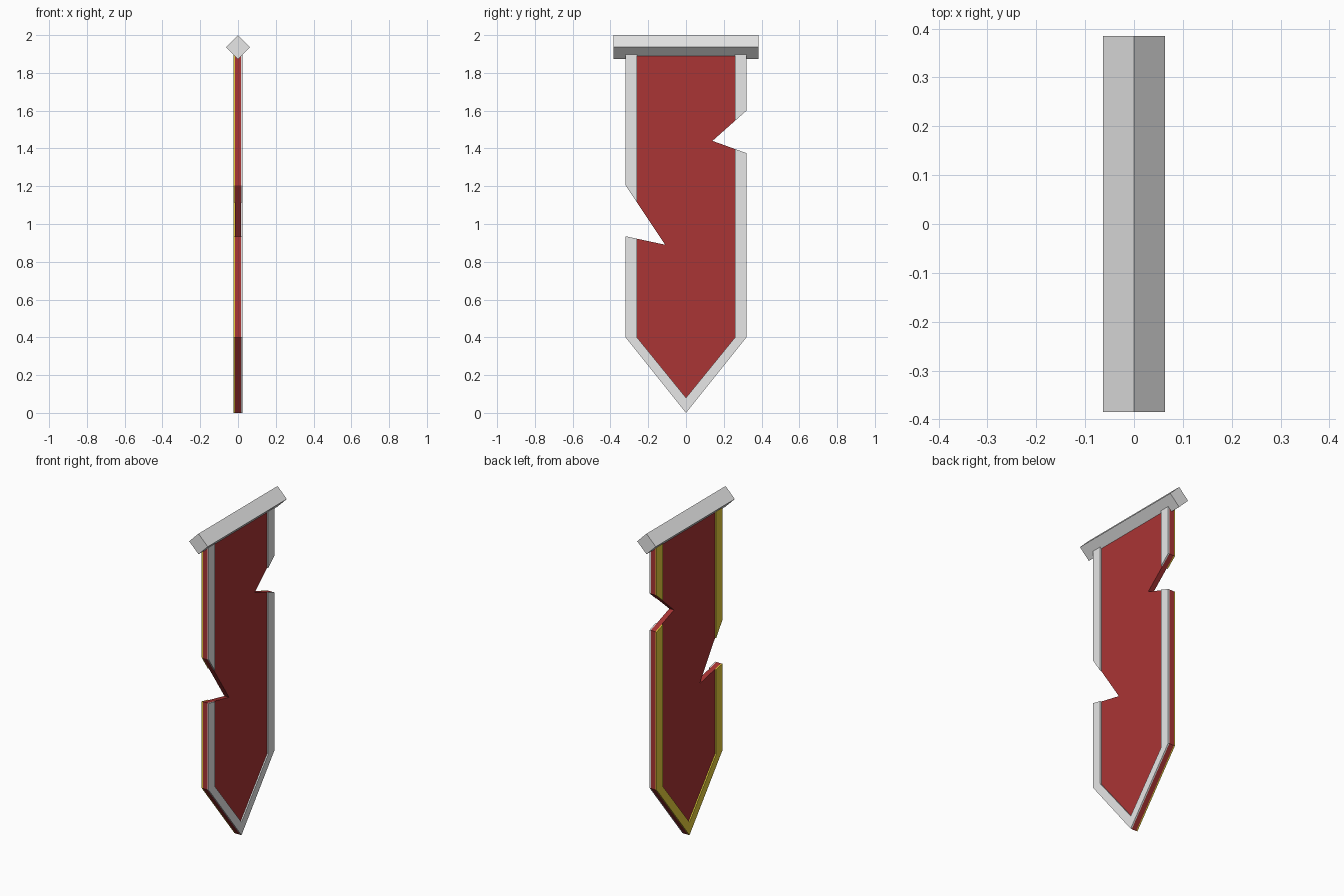
import bpy
import bmesh
from mathutils import Vector

cube = bpy.data.objects.get("Cube")
if cube:
    bpy.data.objects.remove(cube, do_unlink=True)


def material(name, r, g, b):
    m = bpy.data.materials.new(name)
    m.use_nodes = True
    m.diffuse_color = (r, g, b, 1)
    m.node_tree.nodes["Principled BSDF"].inputs["Base Color"].default_value = (r, g, b, 1)
    return m


red = material("red_cloth", 0.40, 0.035, 0.035)
grey = material("pale_grey", 0.8, 0.8, 0.8)
yellow = material("gold_yellow", 0.8, 0.62, 0.045)


def prism(name, outlines, start, depth, mat):
    """Extrude flat outlines; each outline is a list of 3D points."""
    bm = bmesh.new()
    for points in outlines:
        face = bm.faces.new([bm.verts.new(Vector(p) + start) for p in points])
        new = bmesh.ops.extrude_face_region(bm, geom=[face])["geom"]
        verts = [v for v in new if isinstance(v, bmesh.types.BMVert)]
        bmesh.ops.translate(bm, verts=verts, vec=depth)
        if not face.is_valid:
            continue
    # Close the starting end where the extrusion left it open
    edges = [e for e in bm.edges if e.is_boundary]
    if edges:
        bmesh.ops.holes_fill(bm, edges=edges, sides=0)
    bmesh.ops.recalc_face_normals(bm, faces=bm.faces)
    mesh = bpy.data.meshes.new(name)
    bm.to_mesh(mesh)
    bm.free()
    mesh.materials.append(mat)
    obj = bpy.data.objects.new(name, mesh)
    bpy.context.collection.objects.link(obj)
    return obj


def side(points):
    return [(0, y, z) for y, z in points]


def on_line(a, b, y):
    """Point of line a-b at the given y."""
    t = (y - a[0]) / (b[0] - a[0])
    return (y, a[1] + t * (b[1] - a[1]))


# Main dimensions
W, INNER, TOP, SHOULDER, TIP = 0.32, 0.26, 1.92, 0.40, 0.08
CLOTH, TRIM = 0.016, 0.008

# Tears in the two long edges: upper lip, deepest point, lower lip
back_tear = [(W, 1.60), (0.14, 1.44), (W, 1.375)]
front_tear = [(-W, 1.205), (-0.11, 0.89), (-W, 0.935)]

# Cloth
cloth = [(-W, TOP), *front_tear, (-W, SHOULDER), (0, 0), (W, SHOULDER),
         *reversed(back_tear), (W, TOP)]
prism("banner_cloth", [side(cloth)], Vector((-CLOTH, 0, 0)), Vector((2 * CLOTH, 0, 0)), red)

# Raised border, broken by the tears
upper = []
for s, tear in ((1, back_tear), (-1, front_tear)):
    upper.append(side([(s * INNER, TOP), (s * W, TOP), tear[0],
                       on_line(tear[0], tear[1], s * INNER)]))
lower = side([front_tear[2], (-W, SHOULDER), (0, 0), (W, SHOULDER), back_tear[2],
              on_line(back_tear[1], back_tear[2], INNER), (INNER, SHOULDER), (0, TIP),
              (-INNER, SHOULDER), on_line(front_tear[1], front_tear[2], -INNER)])
for name, s, mat in (("left_border", 1, grey), ("right_border", -1, yellow)):
    prism(name, upper + [lower], Vector((s * CLOTH, 0, 0)), Vector((s * TRIM, 0, 0)), mat)

# Square rod turned on its edge
R, LENGTH = 0.0635, 0.77
diamond = [(R, 0, 0), (0, 0, R), (-R, 0, 0), (0, 0, -R)]
prism("hanging_rod", [diamond], Vector((0, -LENGTH / 2, 2 - R)), Vector((0, LENGTH, 0)), grey)
